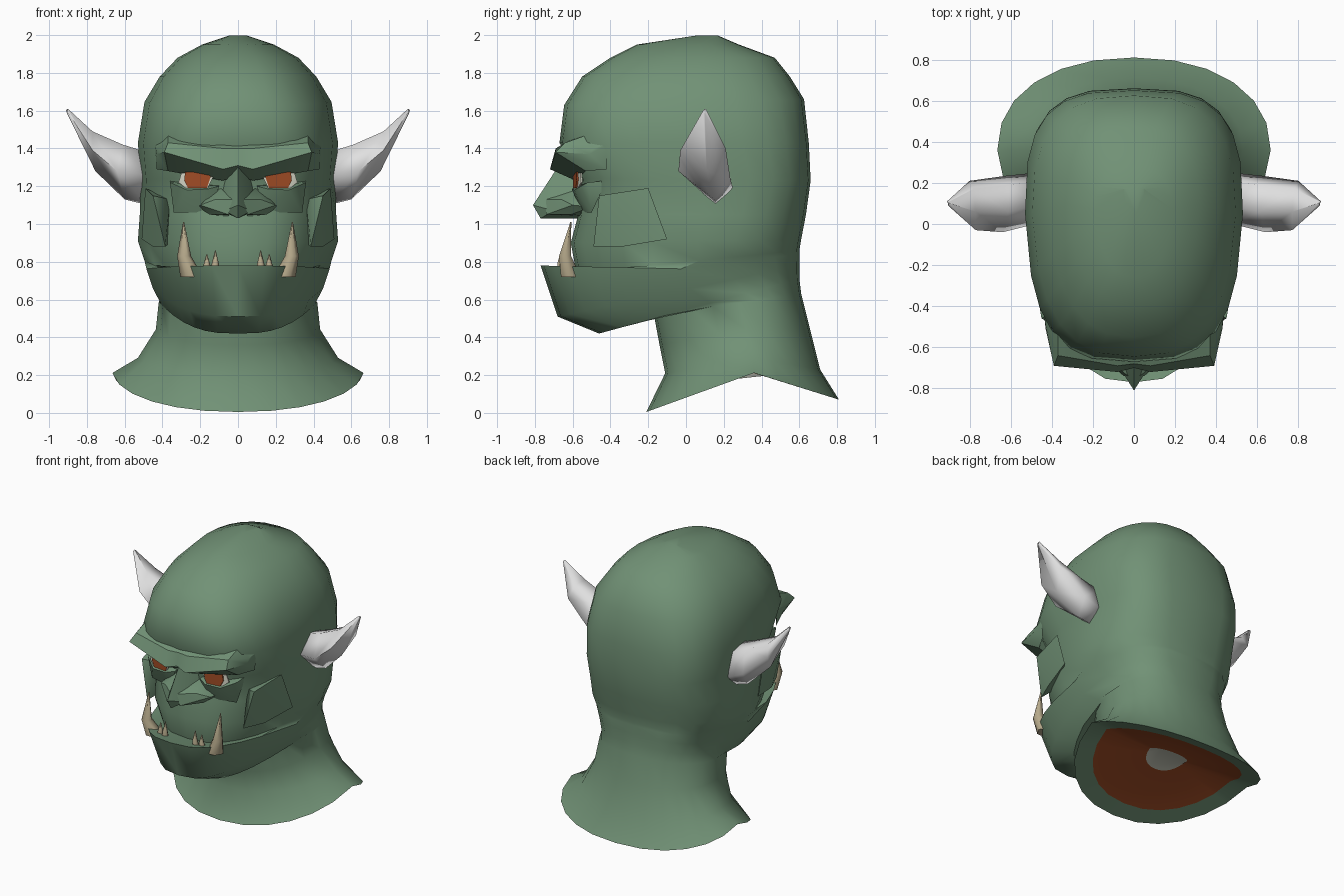
import bpy, bmesh, math
from mathutils import Vector


def mat(name, rgb):
    m = bpy.data.materials.new(name)
    m.diffuse_color = (*rgb, 1)
    return m


SKIN = mat("green_skin", (0.165, 0.285, 0.18))
EAR = mat("pale_grey", (0.75, 0.75, 0.75))
RED = mat("burnt_orange", (0.34, 0.07, 0.018))
TUSK = mat("tusk_ivory", (0.47, 0.40, 0.26))
WHITE = mat("bone_white", (0.60, 0.61, 0.51))


def finish(name, bm, mats, angle=45):
    bmesh.ops.remove_doubles(bm, verts=bm.verts, dist=0.0005)
    bmesh.ops.recalc_face_normals(bm, faces=bm.faces)
    me = bpy.data.meshes.new(name)
    bm.to_mesh(me)
    bm.free()
    for m in mats:
        me.materials.append(m)
    ob = bpy.data.objects.new(name, me)
    bpy.context.collection.objects.link(ob)
    bpy.ops.object.select_all(action='DESELECT')
    ob.select_set(True)
    bpy.context.view_layer.objects.active = ob
    bpy.ops.object.shade_smooth_by_angle(angle=math.radians(angle))
    return ob


def loft(bm, rings, mats=lambda k: 0):
    """Closed skin between rings of equal point count, capped at both ends."""
    vs = [[bm.verts.new(p) for p in r] for r in rings]
    n = len(vs[0])
    for k, (a, b) in enumerate(zip(vs, vs[1:])):
        for i in range(n):
            j = (i + 1) % n
            bm.faces.new((a[i], a[j], b[j], b[i])).material_index = mats(k)
    for r, k in ((vs[0], 0), (vs[-1], len(vs) - 1)):
        bm.faces.new(r).material_index = mats(k)


def mirrored(points):
    return points + [(-x, y, z) for x, y, z in points if x]


def hull(name, points, m, angle=30):
    bm = bmesh.new()
    for p in points:
        bm.verts.new(p)
    r = bmesh.ops.convex_hull(bm, input=bm.verts)
    bmesh.ops.delete(bm, geom=[v for v in bm.verts if not v.link_faces], context='VERTS')
    return finish(name, bm, [m], angle)


# Head and neck: front z, back z, front y, back y, half width, squareness, side lift, front taper
SECTIONS = [
    (1.997, 1.997, 0.05, 0.17, 0.05, 2.0, 0),
    (1.95, 1.95, -0.26, 0.28, 0.19, 2.2, 0),
    (1.88, 1.88, -0.40, 0.47, 0.32, 2.4, 0),
    (1.78, 1.78, -0.55, 0.55, 0.415, 2.5, 0),
    (1.63, 1.66, -0.645, 0.625, 0.495, 2.7, 0),
    (1.43, 1.43, -0.67, 0.65, 0.53, 3.1, 0),
    (1.24, 1.23, -0.56, 0.66, 0.515, 3.1, 0),
    (1.05, 1.05, -0.57, 0.635, 0.52, 2.8, 0, .15),
    (0.90, 0.92, -0.61, 0.61, 0.53, 2.7, 0, .2),
    (0.74, 0.86, -0.58, 0.60, 0.495, 2.7, 0, .25),
    (0.78, 0.84, -0.77, 0.60, 0.485, 3.0, -0.05, .3),
    (0.51, 0.78, -0.68, 0.60, 0.45, 3.0, 0, .36),
    (0.42, 0.71, -0.46, 0.60, 0.41, 3.0, 0, .36),
    (0.52, 0.63, -0.17, 0.61, 0.42, 2.3, 0),
    (0.36, 0.45, -0.14, 0.655, 0.435, 2.3, 0.03),
    (0.21, 0.23, -0.11, 0.71, 0.53, 2.2, 0.07),
    (0.005, 0.07, -0.21, 0.81, 0.665, 2.2, 0.17),
]


def section(zf, zb, yf, yb, w, n, lift, taper=0.08, count=24):
    yc = (yf + yb) / 2 + 0.06
    pts = []
    for i in range(count):
        t = 2 * math.pi * i / count
        s, c = math.sin(t), -math.cos(t)
        x = w * math.copysign(abs(s) ** (2 / n), s) if abs(s) > 1e-6 else 0
        d = math.copysign(abs(c) ** (2 / n), c) if abs(c) > 1e-6 else 0
        x *= 1 - taper * max(0, -d)
        y = yc + d * ((yb - yc) if d > 0 else (yc - yf))
        z = zf + (zb - zf) * (y - yf) / (yb - yf) + lift * (1 - abs(d))
        pts.append(Vector((x, y, z)))
    return pts


rings = [section(*s) for s in SECTIONS]
skin_rings = len(rings)
# Cut underside of the neck, with a bone in the middle
mid = Vector((0, 0.33, 0.22))
for scale in (0.8, 0.22):
    rings.append([mid + (p - mid) * scale for p in rings[skin_rings - 1]])
bm = bmesh.new()
loft(bm, rings, lambda k: 0 if k < skin_rings else (1 if k == skin_rings else 2))
finish("head_and_neck", bm, [SKIN, RED, WHITE], 48)

# Heavy brow: a four-point profile swept across the face
half = [
    [(0, -.58, 1.46), (0, -.68, 1.40), (0, -.70, 1.31), (0, -.58, 1.25)],
    [(.08, -.58, 1.46), (.08, -.69, 1.40), (.08, -.72, 1.29), (.08, -.585, 1.23)],
    [(.37, -.50, 1.48), (.37, -.64, 1.43), (.39, -.69, 1.38), (.37, -.53, 1.28)],
    [(.44, -.42, 1.42), (.43, -.49, 1.40), (.43, -.51, 1.37), (.43, -.42, 1.29)],
]
stations = [[(-x, y, z) for x, y, z in r] for r in half[:0:-1]] + half
bm = bmesh.new()
loft(bm, stations)
finish("brow", bm, [SKIN], 35)

# Nose
hull("nose_bridge", mirrored([
    (0, -.68, 1.30), (.05, -.56, 1.30), (0, -.81, 1.10), (0, -.77, 1.03),
    (.07, -.70, 1.07), (.11, -.53, 1.08), (0, -.54, 1.03)]), SKIN)

for side, tag in ((1, "left"), (-1, "right")):
    def flip(pts):
        return [(side * x, y, z) for x, y, z in pts]

    hull("nostril_" + tag, flip([
        (.03, -.74, 1.13), (.05, -.74, 1.05), (.12, -.66, 1.13), (.20, -.60, 1.10),
        (.15, -.61, 1.05), (.10, -.52, 1.20), (.05, -.52, 1.04), (.21, -.50, 1.09)]), SKIN)

    # Eye: white plate with a coloured iris plate in front, and a lower lid
    for name, pts, m in (
        ("eye_white_", [(.13, -.590, 1.25), (.16, -.592, 1.19), (.27, -.577, 1.185),
                        (.315, -.555, 1.22), (.30, -.560, 1.27), (.16, -.588, 1.275)], WHITE),
        ("iris_", [(.145, -.598, 1.25), (.165, -.597, 1.19), (.265, -.584, 1.19),
                   (.285, -.578, 1.23), (.28, -.579, 1.275), (.16, -.596, 1.275)], RED)):
        hull(name + tag, flip(pts + [(x, y + .008, z) for x, y, z in pts]), m)
    hull("lower_lid_" + tag, flip([
        (.10, -.58, 1.20), (.16, -.605, 1.185), (.27, -.59, 1.18), (.36, -.52, 1.22),
        (.10, -.50, 1.21), (.36, -.42, 1.23), (.34, -.50, 1.06), (.14, -.55, 1.06)]), SKIN, 60)

    # Cheek fold behind the mouth
    hull("cheek_" + tag, flip([
        (.45, -.46, 1.15), (.385, -.49, .88), (.49, -.20, 1.19), (.51, -.10, .92),
        (.45, -.34, .88), (.36, -.40, 1.13), (.36, -.30, .90)]), SKIN, 60)

    # Big tusk and two small teeth: tapering hexagonal cones along a path
    for name, path in (
        ("tusk_", [(.245, -.61, .72, .060), (.285, -.64, .83, .037), (.288, -.61, 1.01, .003)]),
        ("inner_tooth_", [(.125, -.655, .73, .026), (.12, -.665, .79, .019), (.12, -.66, .86, .002)]),
        ("outer_tooth_", [(.175, -.645, .73, .026), (.165, -.655, .78, .019), (.165, -.65, .84, .002)])):
        bm = bmesh.new()
        loft(bm, [flip([(x + r * math.cos(i * math.pi / 3), y + r * math.sin(i * math.pi / 3), z)
                        for i in range(6)]) for x, y, z, r in path])
        finish(name + tag, bm, [TUSK], 65)

    # Pointed ear: front edge, top, back top, back edge and bottom at each station
    ear = [
        [(.48, .00, 1.26), (.48, .09, 1.38), (.48, .21, 1.35), (.48, .25, 1.18), (.48, .16, 1.10)],
        [(.64, -.04, 1.28), (.61, .06, 1.42), (.61, .19, 1.40), (.62, .235, 1.24), (.60, .15, 1.13)],
        [(.77, -.03, 1.39), (.77, .06, 1.49), (.78, .17, 1.48), (.80, .21, 1.40), (.755, .11, 1.28)],
        [(.905, .09, 1.60), (.90, .10, 1.61), (.905, .105, 1.61), (.91, .11, 1.60), (.905, .10, 1.585)],
    ]
    bm = bmesh.new()
    loft(bm, [flip(r) for r in ear])
    finish("ear_" + tag, bm, [EAR], 100)
